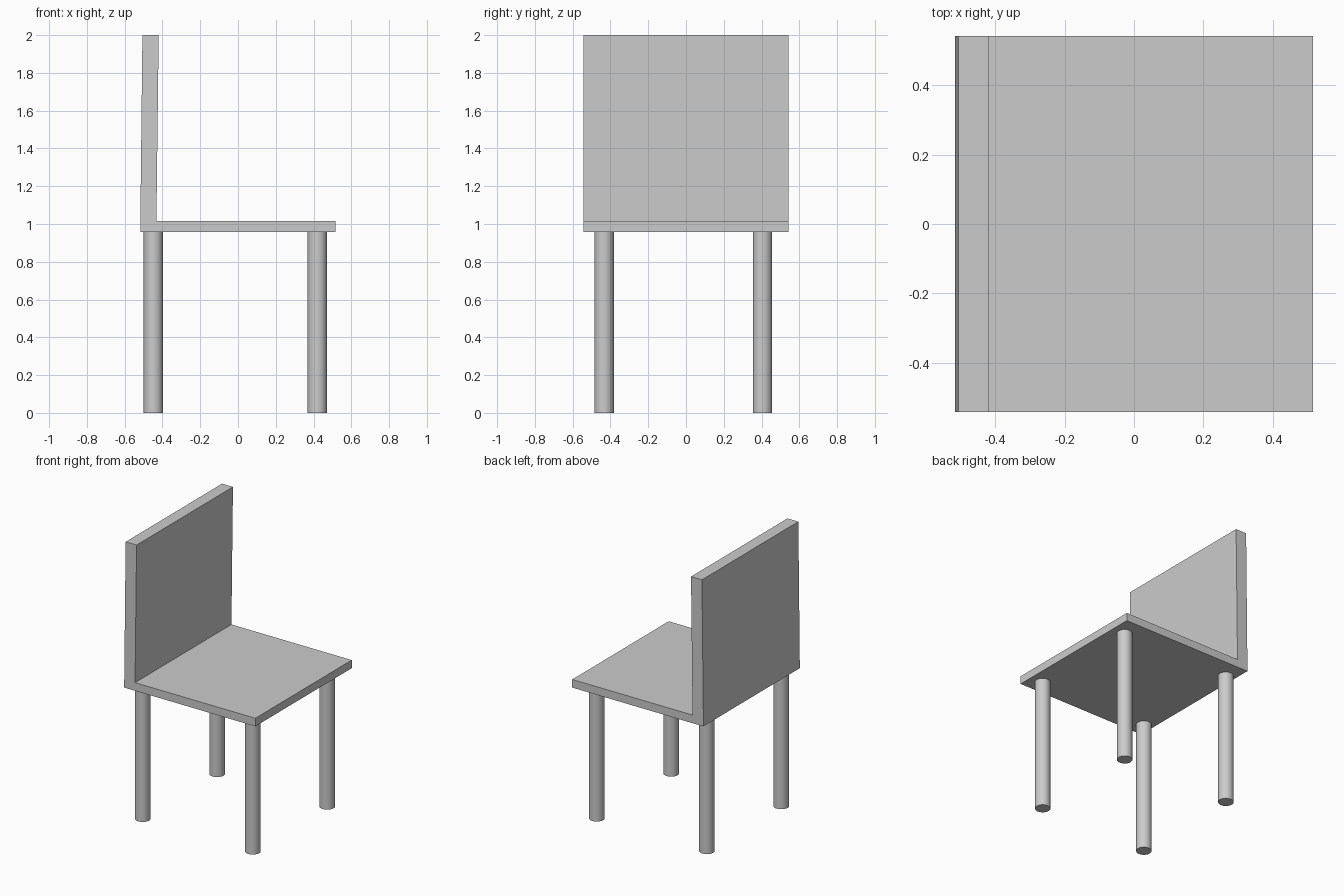
import bpy
import bmesh

cube = bpy.data.objects.get("Cube")
if cube:
    bpy.data.objects.remove(cube, do_unlink=True)

# Single plain grey finish
grey = bpy.data.materials.new("light_grey")
grey.use_nodes = True
colour = (0.6, 0.6, 0.6, 1)
grey.diffuse_color = colour
grey.node_tree.nodes["Principled BSDF"].inputs["Base Color"].default_value = colour

HALF_WIDTH = 0.543
SEAT_BOTTOM = 0.958
SEAT_TOP = 1.016
LEG_RADIUS = 0.051


def extrude_profile(name, profile):
    """Extrude an (x, z) outline across the full width of the chair."""
    bm = bmesh.new()
    face = bm.faces.new([bm.verts.new((x, -HALF_WIDTH, z)) for x, z in profile])
    result = bmesh.ops.extrude_face_region(bm, geom=[face])
    moved = [v for v in result["geom"] if isinstance(v, bmesh.types.BMVert)]
    bmesh.ops.translate(bm, vec=(0, 2 * HALF_WIDTH, 0), verts=moved)
    bmesh.ops.recalc_face_normals(bm, faces=bm.faces)
    mesh = bpy.data.meshes.new(name)
    bm.to_mesh(mesh)
    bm.free()
    obj = bpy.data.objects.new(name, mesh)
    bpy.context.collection.objects.link(obj)
    mesh.materials.append(grey)


def add_leg(name, x, y):
    """Round leg from the floor to the underside of the seat."""
    bpy.ops.mesh.primitive_cylinder_add(
        vertices=32, radius=LEG_RADIUS, depth=SEAT_BOTTOM,
        location=(x, y, SEAT_BOTTOM / 2))
    leg = bpy.context.object
    leg.name = name
    leg.data.materials.append(grey)
    bpy.ops.object.shade_smooth_by_angle()


# Seat and slightly leaning backrest in one L-shaped piece
extrude_profile("seat_and_backrest", [
    (-0.517, SEAT_BOTTOM), (0.517, SEAT_BOTTOM), (0.517, SEAT_TOP),
    (-0.432, SEAT_TOP), (-0.42, 2.0), (-0.506, 2.0), (-0.517, SEAT_TOP)])

# Four legs
for end, x in (("back", -0.448), ("front", 0.42)):
    for side, y in (("right", -0.433), ("left", 0.405)):
        add_leg(f"{end}_{side}_leg", x, y)
